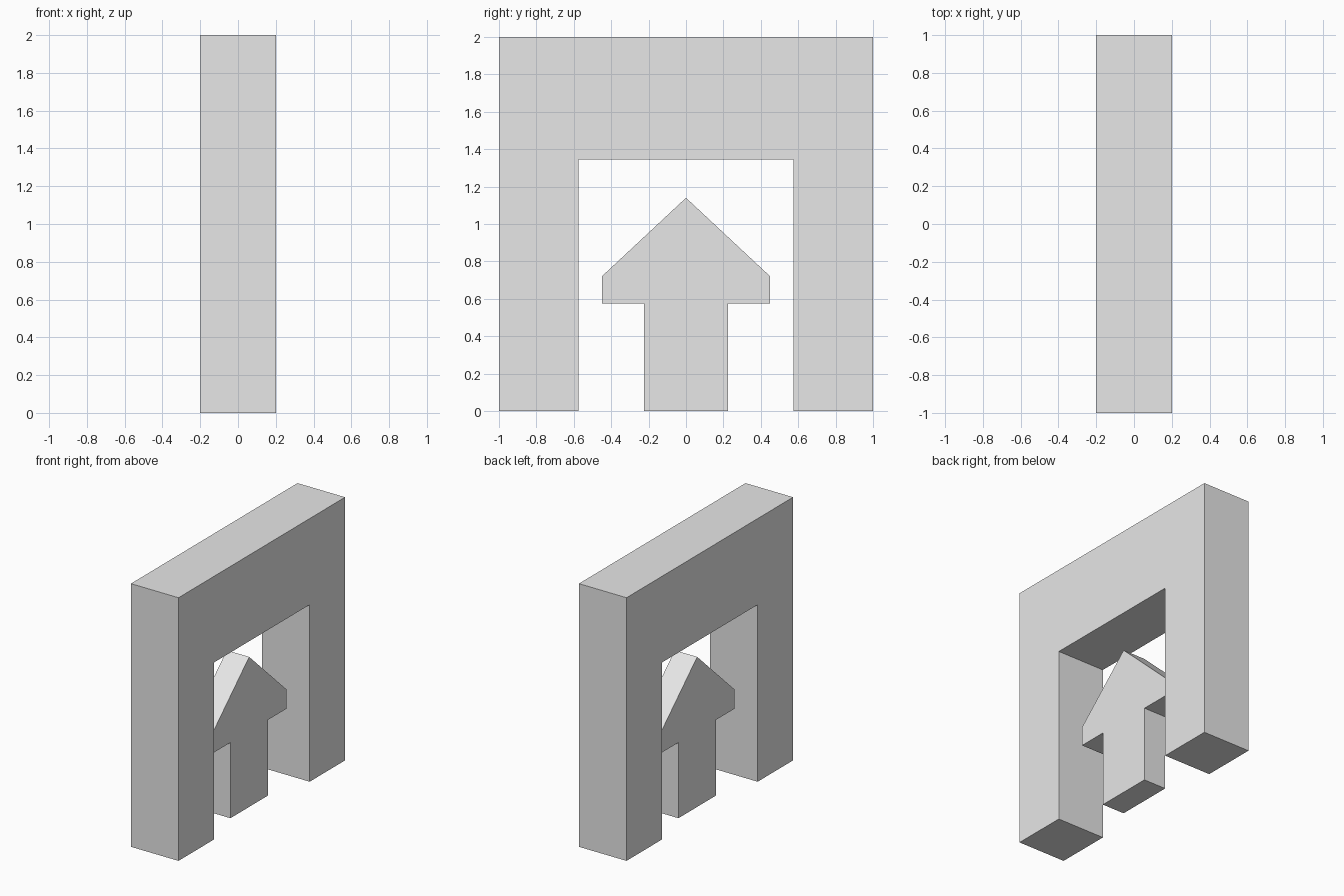
import bpy
import bmesh

default_cube = bpy.data.objects.get("Cube")
if default_cube:
    bpy.data.objects.remove(default_cube, do_unlink=True)

grey = bpy.data.materials.new("light_grey")
grey.use_nodes = True
colour = (0.8, 0.8, 0.8, 1)
grey.diffuse_color = colour
grey.node_tree.nodes["Principled BSDF"].inputs["Base Color"].default_value = colour


def extruded_part(name, half_profile, half_depth):
    """Mirror a (y, z) half outline about y = 0 and extrude it along x."""
    mirrored = [(-y, z) for y, z in reversed(half_profile) if y > 0]
    bm = bmesh.new()
    face = bm.faces.new([bm.verts.new((-half_depth, y, z))
                         for y, z in half_profile + mirrored])
    result = bmesh.ops.extrude_face_region(bm, geom=[face], use_keep_orig=True)
    moved = [v for v in result["geom"] if isinstance(v, bmesh.types.BMVert)]
    bmesh.ops.translate(bm, verts=moved, vec=(2 * half_depth, 0, 0))
    bmesh.ops.recalc_face_normals(bm, faces=bm.faces)
    mesh = bpy.data.meshes.new(name)
    bm.to_mesh(mesh)
    bm.free()
    mesh.materials.append(grey)
    obj = bpy.data.objects.new(name, mesh)
    bpy.context.collection.objects.link(obj)
    return obj


# Square arch: inner opening edge, then outer edge
extruded_part("arch", [(0.575, 1.345), (0.575, 0), (1, 0), (1, 2)], 0.2)

# Thinner upright arrow standing in the opening
extruded_part("arrow", [(0.225, 0), (0.225, 0.575), (0.45, 0.575),
                        (0.45, 0.72), (0, 1.14)], 0.094)
